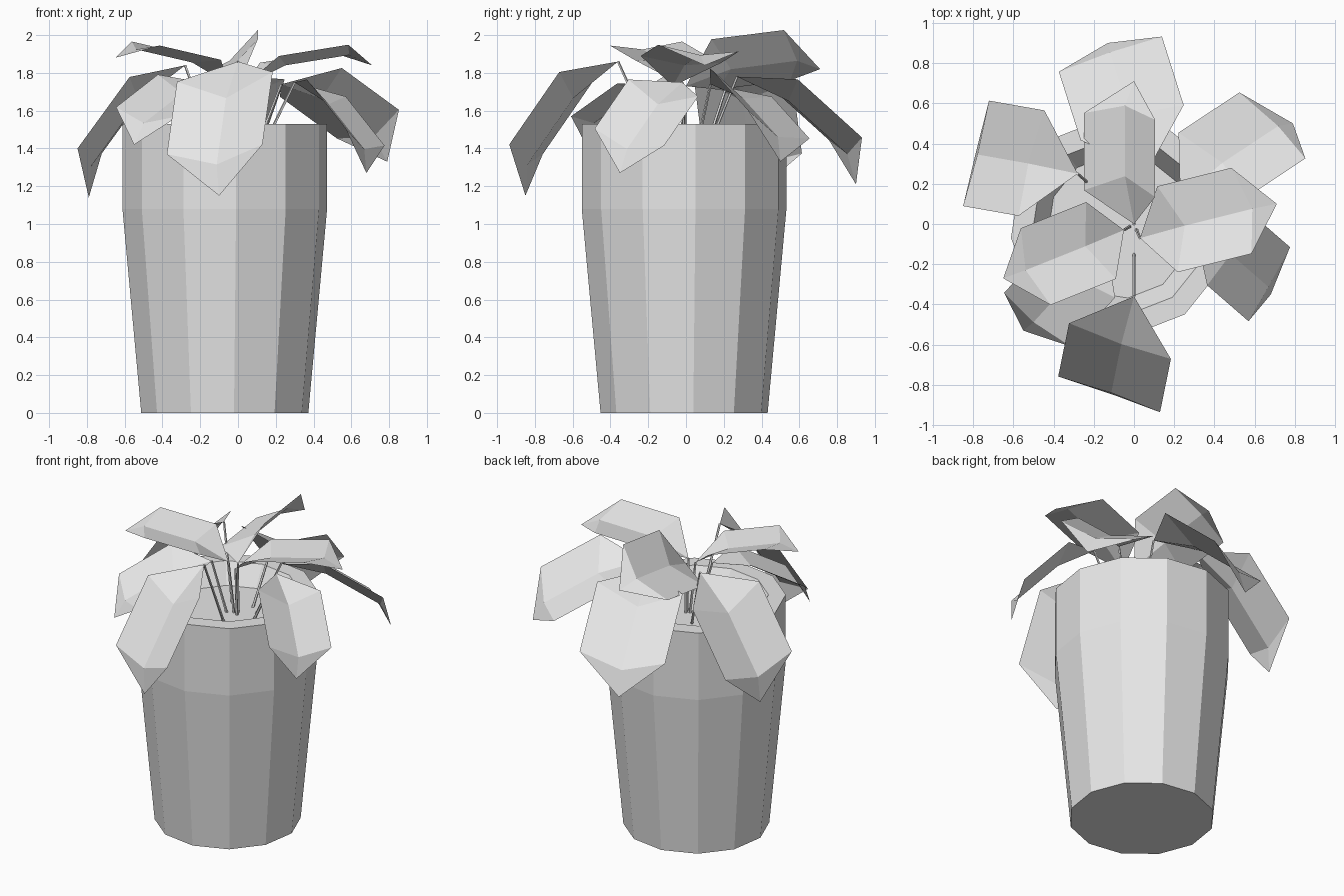
import bpy
import bmesh
from math import radians
from mathutils import Matrix, Vector

if "Cube" in bpy.data.objects:
    bpy.data.objects.remove(bpy.data.objects["Cube"], do_unlink=True)

# One plain colour for everything
GREY = (0.8, 0.8, 0.8, 1)
light_grey = bpy.data.materials.new("light_grey")
light_grey.use_nodes = True
light_grey.diffuse_color = GREY
light_grey.node_tree.nodes["Principled BSDF"].inputs["Base Color"].default_value = GREY


def add_object(name, bm):
    mesh = bpy.data.meshes.new(name)
    bm.to_mesh(mesh)
    bm.free()
    mesh.materials.append(light_grey)
    obj = bpy.data.objects.new(name, mesh)
    bpy.context.collection.objects.link(obj)
    return obj


def add_pot(name, profile, centre, turn, sides=12):
    """Stack rings of (radius, height), then cap the base and the soil."""
    bm = bmesh.new()
    rings = []
    for radius, height in profile:
        place = Matrix.Translation((*centre, height)) @ Matrix.Rotation(turn, 4, "Z")
        ring = bmesh.ops.create_circle(bm, segments=sides, radius=radius, matrix=place)
        rings.append(ring["verts"])
    for low, high in zip(rings, rings[1:]):
        for i in range(sides):
            j = (i + 1) % sides
            bm.faces.new((low[i], low[j], high[j], high[i]))
    bm.faces.new(rings[0])
    bm.faces.new(rings[-1])
    bmesh.ops.recalc_face_normals(bm, faces=bm.faces)
    return add_object(name, bm)


def add_leaf(name, base, tip, side):
    """Folded blade: arched along its length, with a sunken middle rib."""
    base, tip = Vector(base), Vector(tip)
    along = tip - base
    size = along.length / 0.87
    along.normalize()
    side = Vector(side)
    side = (side - along * side.dot(along)).normalized()
    up = along.cross(side)
    if up.z < 0:
        side, up = -side, -up

    bm = bmesh.new()

    def point(a, s, u):
        return bm.verts.new(base + size * (along * a + side * s + up * u))

    start, end = point(0, 0, 0), point(0.87, 0, 0)
    rib_in, rib_out = point(0.3, 0, 0.09), point(0.73, 0, 0.09)
    for half in (-1, 1):
        edge_in = point(0.2, 0.27 * half, 0.145)
        edge_out = point(0.67, 0.27 * half, 0.145)
        for loop in ((start, edge_in, rib_in),
                     (edge_in, edge_out, rib_out, rib_in),
                     (edge_out, end, rib_out)):
            bm.faces.new(loop if half < 0 else loop[::-1])
    bmesh.ops.recalc_face_normals(bm, faces=bm.faces)
    if sum(f.normal.dot(up) for f in bm.faces) < 0:
        bmesh.ops.reverse_faces(bm, faces=bm.faces)
    return add_object(name, bm)


def add_stem(name, top):
    """Thin stick from the soil up to the base of a leaf."""
    top = Vector(top)
    foot = Vector((top.x * 0.4, top.y * 0.4, 1.38))
    run = top - foot
    place = Matrix.Translation((top + foot) / 2) @ run.to_track_quat("Z", "Y").to_matrix().to_4x4()
    bm = bmesh.new()
    bmesh.ops.create_cone(bm, cap_ends=True, segments=5, radius1=0.009,
                          radius2=0.007, depth=run.length, matrix=place)
    return add_object(name, bm)


# Tapered twelve-sided pot with a flat rim and recessed soil
add_pot("pot", [(0.445, 0), (0.545, 1.08), (0.545, 1.53), (0.44, 1.53), (0.36, 1.4)],
        (-0.07, -0.01), radians(6.3))

# Leaves: base point, tip point, direction across the blade
LEAVES = {
    "front": ((0, -0.36, 1.86), (-0.1, -0.85, 1.15), (0.51, -0.18, 0.05)),
    "front_right": ((-0.14, -0.08, 1.74), (-0.55, -0.53, 1.42), (0.33, -0.27, -0.05)),
    "right": ((-0.05, -0.03, 1.74), (-0.65, -0.27, 1.88), (0.19, -0.4, -0.03)),
    "back_right": ((-0.28, 0.25, 1.84), (-0.79, 0.34, 1.14), (0.16, 0.51, 0.02)),
    "back": ((0.07, 0.27, 1.78), (-0.13, 0.9, 1.21), (0.52, 0.17, 0.02)),
    "top": ((0, 0, 1.73), (0, 0.71, 1.82), (0.36, -0.04, 0.27)),
    "back_left": ((0.23, 0.13, 1.74), (0.79, 0.5, 1.33), (0.35, -0.32, 0.14)),
    "left": ((0.03, -0.07, 1.73), (0.71, 0.1, 1.84), (0.13, -0.41, 0.04)),
    "front_left": ((0.3, -0.02, 1.75), (0.68, -0.35, 1.27), (0.21, 0.38, -0.09)),
}
for place, (base, tip, side) in LEAVES.items():
    add_leaf(place + "_leaf", base, tip, side)
    add_stem(place + "_stem", base)
